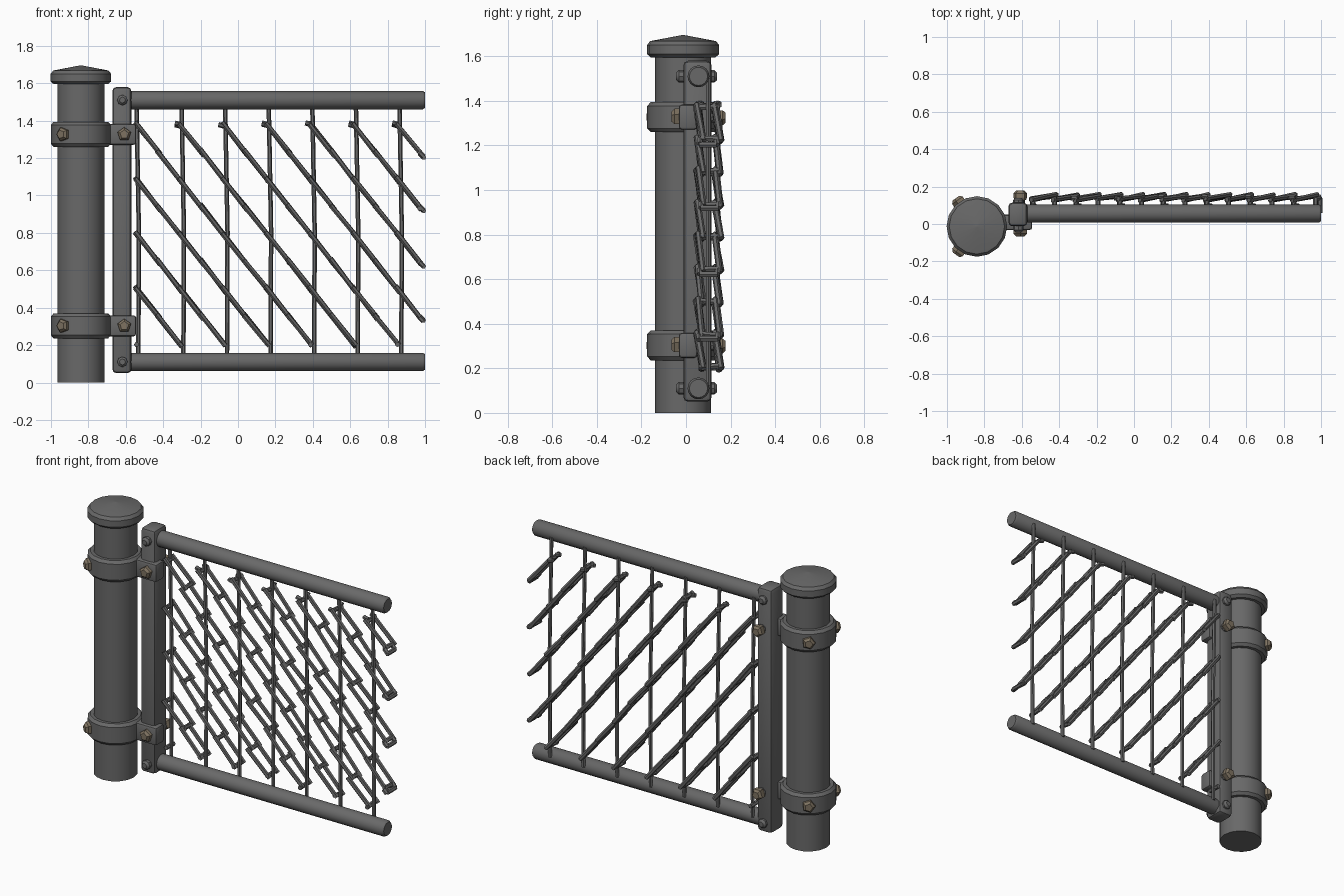
import bpy, bmesh, math, random
from mathutils import Vector

if "Cube" in bpy.data.objects:
    bpy.data.objects.remove(bpy.data.objects["Cube"])

random.seed(4)
PX, PY = -0.84, -0.013      # post axis


def material(name, col):
    m = bpy.data.materials.new(name)
    m.diffuse_color = (*col, 1)
    m.use_nodes = True
    m.node_tree.nodes["Principled BSDF"].inputs["Base Color"].default_value = m.diffuse_color
    return m


STEEL = material("grey_steel", (0.14, 0.14, 0.14))
BRASS = material("tan_bolt", (0.21, 0.17, 0.12))


def finish(name, bm, mat, smooth=35):
    bmesh.ops.recalc_face_normals(bm, faces=bm.faces)
    me = bpy.data.meshes.new(name)
    bm.to_mesh(me)
    bm.free()
    me.materials.append(mat)
    ob = bpy.data.objects.new(name, me)
    bpy.context.collection.objects.link(ob)
    if smooth:
        bpy.ops.object.select_all(action='DESELECT')
        ob.select_set(True)
        bpy.context.view_layer.objects.active = ob
        bpy.ops.object.shade_smooth_by_angle(angle=math.radians(smooth))
    return ob


def lathe(name, profile, origin, axis, sides, mat, smooth=35, spin=0.0):
    """Revolve (radius, height) points about an axis, closing both ends."""
    q = Vector((0, 0, 1)).rotation_difference(Vector(axis))
    bm = bmesh.new()
    rings = []
    for r, h in profile:
        ring = []
        for i in range(sides):
            a = spin + math.tau * i / sides
            ring.append(bm.verts.new(q @ Vector((r * math.cos(a), r * math.sin(a), h)) + Vector(origin)))
        rings.append(ring)
    for a, b in zip(rings, rings[1:]):
        for i in range(sides):
            j = (i + 1) % sides
            bm.faces.new((a[i], a[j], b[j], b[i]))
    bm.faces.new(rings[0])
    bm.faces.new(rings[-1])
    return finish(name, bm, mat, smooth)


def box(name, lo, hi, bevel):
    bm = bmesh.new()
    bmesh.ops.create_cube(bm, size=1)
    for v in bm.verts:
        v.co = [l + (c + 0.5) * (h - l) for c, l, h in zip(v.co, lo, hi)]
    bmesh.ops.bevel(bm, geom=bm.edges[:], offset=bevel, segments=2, affect='EDGES', profile=0.5)
    return finish(name, bm, STEEL)


def rod(bm, a, b, r, sides=6):
    """Add one straight round wire between two points."""
    a, b = Vector(a), Vector(b)
    d = b - a
    q = Vector((0, 0, 1)).rotation_difference(d.normalized())
    ends = []
    for p in (a, b):
        ends.append([bm.verts.new(p + q @ Vector((r * math.cos(math.tau * i / sides),
                     r * math.sin(math.tau * i / sides), 0))) for i in range(sides)])
    for i in range(sides):
        j = (i + 1) % sides
        bm.faces.new((ends[0][i], ends[0][j], ends[1][j], ends[1][i]))
    bm.faces.new(ends[0])
    bm.faces.new(ends[1])


# Post and cap
lathe("post", [(0.126, 0), (0.126, 1.62)], (PX, PY, 0), (0, 0, 1), 16, STEEL)
lathe("post_cap", [(0.145, 1.595), (0.162, 1.61), (0.162, 1.65), (0.148, 1.668), (0.006, 1.695)],
      (PX, PY, 0), (0, 0, 1), 16, STEEL, 25)

# Upright panel bar
box("panel_bar", (-0.672, -0.012, 0.05), (-0.57, 0.115, 1.58), 0.022)

# Clamps with lugs and bolts
BOLT = [(0.032, -0.015), (0.038, 0), (0.038, 0.022), (0.024, 0.036)]
for tag, z in (("upper", 1.327), ("lower", 0.303)):
    lathe(tag + "_clamp_ring", [(0.12, -0.067), (0.146, -0.067), (0.161, -0.05), (0.161, 0.05),
          (0.146, 0.067), (0.12, 0.067)], (PX, PY, z), (0, 0, 1), 16, STEEL)
    box(tag + "_clamp_lug", (-0.74, -0.032, z - 0.056), (-0.545, 0.05, z + 0.056), 0.013)
    for s, side in ((-1, "front"), (1, "back")):
        n = Vector((-0.1, s * 0.14, 0)).normalized()
        lathe(f"{tag}_{side}_ring_bolt", BOLT, Vector((PX, PY, z)) + n * 0.152, n, 5, BRASS, 0)
        y = -0.03 if s < 0 else 0.142
        lathe(f"{tag}_{side}_bar_bolt", BOLT, (-0.608, y, z), (0, s, 0), 5, BRASS, 0, math.pi / 2)
    lathe(tag + "_bolt_shank", [(0.026, 0), (0.026, 0.05)], (-0.608, 0.1, z), (0, 1, 0), 10, STEEL)

# Rails and the pins holding them
for tag, z in (("top", 1.51), ("bottom", 0.11)):
    lathe(tag + "_rail", [(0.049, 0), (0.049, 1.588), (0.041, 1.6)], (-0.6, 0.056, z), (1, 0, 0), 16, STEEL)
    lathe(tag + "_rail_pin", [(0.016, -0.045), (0.028, -0.032), (0.028, 0.127), (0.016, 0.14)],
          (-0.618, 0, z), (0, 1, 0), 8, STEEL)

# Vertical wires
bm = bmesh.new()
for i in range(7):
    x = -0.53 + 0.233 * i - (0.012 if i else 0)
    x += 0.02 if i > 0 else 0
    rod(bm, (x - 0.013, 0.1, 1.5), (x, 0.1, 0.8), 0.012)
    rod(bm, (x, 0.1, 0.81), (x - 0.003, 0.1, 0.12), 0.012)
finish("vertical_wires", bm, STEEL)

# Diagonal twisted mesh: front and back strands joined by rungs at each node
bm = bmesh.new()
YF, YB, R = 0.062, 0.142, 0.0135


def node(i, k, y):
    j = random.uniform(-0.006, 0.006)
    return Vector((-0.54 + 0.2325 * i + 0.116 * k, y + j, 1.375 - 0.146 * k + j))


for i in range(-4, 7):
    ks = [k for k in range(9) if -0.56 < -0.54 + 0.2325 * i + 0.116 * k < 0.985]
    for k in ks:
        tilt = Vector((0, 0.012, 0))
        rod(bm, node(i, k, YF), node(i, k, YB), R)
        if k + 1 in ks:
            lap = Vector((0.01, 0, -0.0125))
            rod(bm, node(i, k, YF) - tilt - lap, node(i, k + 1, YF) + tilt + lap, R)
            rod(bm, node(i, k, YB) - tilt - lap, node(i, k + 1, YB) + tilt + lap, R)
    # hooked ends along the top and cut ends on the right
    if ks[0] == 0 and i > 0:
        for y in (YF, YB):
            p = node(i, 0, y)
            rod(bm, p, p + Vector((-0.03, 0, 0.008)), R)
    if ks[-1] < 8:
        for y in (YF, YB):
            p = node(i, ks[-1], y)
            rod(bm, p, p + Vector((0.022, 0, -0.022)), R)
        rod(bm, p + Vector((0.022, -0.08, -0.022)), p + Vector((0.022, 0, -0.022)), R)
finish("diagonal_mesh", bm, STEEL)
